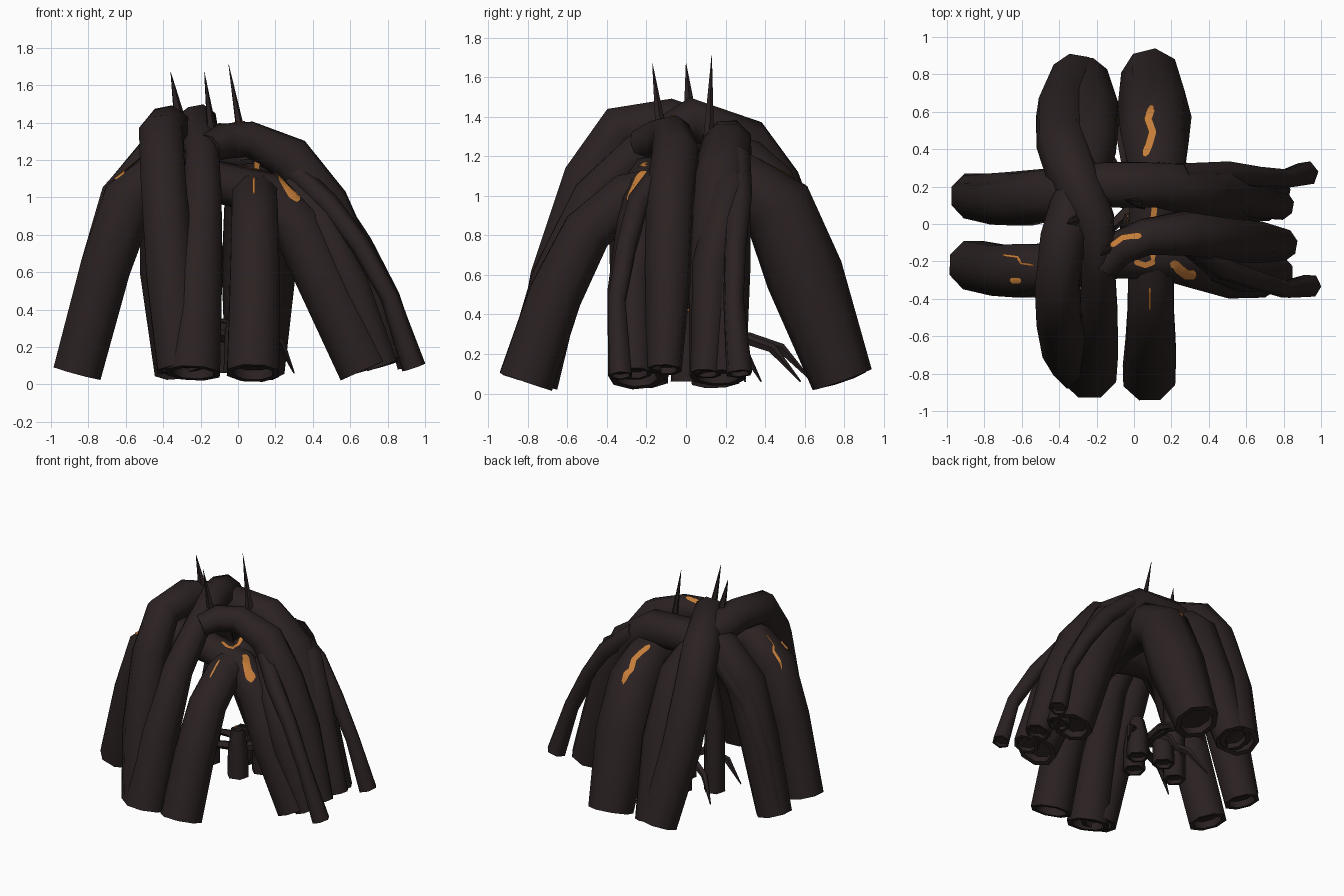
import bpy, bmesh, math
from mathutils import Vector
from mathutils.bvhtree import BVHTree

if "Cube" in bpy.data.objects:
    bpy.data.objects.remove(bpy.data.objects["Cube"])


def material(name, rgb):
    m = bpy.data.materials.new(name)
    m.diffuse_color = (*rgb, 1)
    m.use_nodes = True
    m.node_tree.nodes["Principled BSDF"].inputs["Base Color"].default_value = m.diffuse_color
    return m


BARK = material("dark_bark", (0.024, 0.0155, 0.0155))
EMBER = material("ember_orange", (0.55, 0.20, 0.04))
surfaces = bmesh.new()      # all bark gathered here so cracks can be laid on it


def make_object(name, bm, mat):
    bmesh.ops.recalc_face_normals(bm, faces=bm.faces)
    me = bpy.data.meshes.new(name)
    bm.to_mesh(me)
    bm.free()
    me.materials.append(mat)
    ob = bpy.data.objects.new(name, me)
    bpy.context.collection.objects.link(ob)
    bpy.ops.object.select_all(action='DESELECT')
    ob.select_set(True)
    bpy.context.view_layer.objects.active = ob
    bpy.ops.object.shade_smooth_by_angle(angle=math.radians(62))
    return ob


def tube(name, path, radii, sides=8, hollow=True):
    """Sweep a polygon along the path; ends get a rim and a recessed core."""
    pts = [Vector(p) for p in path]
    n = len(pts)
    if len(radii) == 2:
        radii = [radii[0] + (radii[1] - radii[0]) * i / (n - 1) for i in range(n)]
    bm = bmesh.new()
    rings, side = [], None
    for i, p in enumerate(pts):
        t = (pts[min(i + 1, n - 1)] - pts[max(i - 1, 0)]).normalized()
        if side is None:
            side = t.orthogonal().normalized()
        side = (side - t * side.dot(t)).normalized()
        up = t.cross(side)
        ring = []
        for k in range(sides):
            a = math.tau * (k + 0.5) / sides
            ring.append(bm.verts.new(p + (side * math.cos(a) + up * math.sin(a)) * radii[i]))
        rings.append(ring)
    for r0, r1 in zip(rings, rings[1:]):
        for k in range(sides):
            j = (k + 1) % sides
            bm.faces.new((r0[k], r0[j], r1[j], r1[k]))
    caps = [bm.faces.new(rings[0]), bm.faces.new(rings[-1])]
    bmesh.ops.recalc_face_normals(bm, faces=bm.faces)
    if hollow:
        for cap, r in zip(caps, (radii[0], radii[-1])):
            bmesh.ops.inset_individual(bm, faces=[cap], thickness=r * 0.25)
            bmesh.ops.inset_individual(bm, faces=[cap], thickness=r * 0.02, depth=-r * 0.35)
    ob = make_object(name, bm, BARK)
    surfaces.from_mesh(ob.data)


# Long roots arching front to back
tube("outer_left_root", [
    (-.31, -.76, .08), (-.36, -.66, .58), (-.40, -.50, 1.09), (-.41, -.33, 1.34),
    (-.38, -.08, 1.37), (-.30, .18, 1.28), (-.23, .42, 1.06), (-.22, .59, .62),
    (-.26, .77, .07)], [.13, .14, .13, .125, .125, .125, .14, .15, .13])
tube("crossing_root", [
    (-.24, -.79, .06), (-.215, -.65, .58), (-.19, -.47, 1.0), (-.19, -.25, 1.22),
    (-.21, .02, 1.39), (-.34, .30, 1.26), (-.38, .44, 1.06), (-.38, .60, .62),
    (-.31, .78, .07)], [.155, .14, .11, .095, .11, .14, .145, .15, .14])
tube("inner_root", [
    (.08, -.81, .06), (.09, -.66, .5), (.09, -.5, .82), (.09, -.3, .99),
    (.1, 0, 1.05), (.12, .3, 1.06), (.11, .46, .95), (.11, .60, .6),
    (.09, .79, .07)], [.15, .145, .135, .13, .13, .16, .185, .20, .16])

# Long roots arching left to right
tube("back_side_root", [
    (-.86, .15, .06), (-.71, .13, .62), (-.60, .13, .99), (-.43, .16, 1.20),
    (-.14, .21, 1.26), (.12, .21, 1.25), (.34, .18, 1.08), (.52, .17, .68),
    (.70, .16, .08)], [.13, .145, .15, .145, .13, .13, .15, .16, .145])
tube("front_side_root", [
    (-.86, -.22, .06), (-.71, -.25, .62), (-.58, -.25, .99), (-.40, -.23, 1.16),
    (-.1, -.18, 1.08), (.15, -.18, 1.02), (.31, -.21, .86), (.49, -.25, .50),
    (.68, -.25, .08)], [.14, .145, .155, .14, .115, .125, .14, .15, .145])

# Roots draped over the right side
tube("draped_right_root", [
    (-.16, -.23, 1.26), (-.08, -.13, 1.30), (.06, -.07, 1.31), (.28, -.05, 1.21),
    (.47, -.08, .97), (.63, -.09, .62), (.79, -.11, .12)],
    [.08, .095, .10, .125, .125, .12, .09])
tube("right_strand", [
    (.28, -.1, 1.08), (.44, -.22, .88), (.60, -.27, .55), (.77, -.26, .1)], [.06, .09, .10, .09])
tube("back_right_strand", [
    (.25, .24, 1.16), (.45, .22, 1.02), (.62, .13, .65), (.78, .1, .1)], [.07, .10, .10, .08])
tube("front_tendril", [
    (.30, -.11, 1.14), (.48, -.24, .97), (.65, -.30, .75), (.81, -.35, .47), (.94, -.33, .09)],
    [.06, .06, .055, .05, .065], sides=6)
tube("back_tendril", [
    (.25, .26, 1.2), (.49, .27, .99), (.66, .25, .75), (.81, .24, .47), (.92, .27, .1)],
    [.07, .07, .06, .055, .07], sides=6)
tube("left_strand", [
    (-.2, .26, 1.2), (-.45, .22, 1.17), (-.66, .2, .9), (-.79, .2, .55), (-.90, .2, .12)],
    [.05, .08, .08, .07, .06], sides=6)

# Short stubs and thin rootlets under the canopy
for i, (x, y, top) in enumerate([(0, 0, .42), (-.30, .08, 1.0), (.1, .16, .38), (-.1, .2, .34)]):
    tube(f"hanging_stub_{i + 1}", [
        (x * .8, y * .8, top), (x, y, top * .6), (x, y, .06)], [.05, .075, .08], sides=6)
for i, (x, y) in enumerate([(-.1, .64), (.02, .58), (-.12, .38), (.3, .3), (-.42, .3), (-.4, -.1)]):
    tube(f"rootlet_{i + 1}", [
        (0, .1, .24), (x * .4, y * .5, .28), (x * .75, y * .75, .23), (x, y, .06)],
        [.035, .03, .025, .004], sides=5, hollow=False)

# Thorns on the crown
for i, (tip, base) in enumerate([
        ((-.36, 0, 1.67), (-.31, .02, 1.40)),
        ((-.18, -.17, 1.67), (-.13, -.12, 1.27)),
        ((-.05, .13, 1.71), (.04, .11, 1.20))]):
    tube(f"thorn_{i + 1}", [base, tip], [.035, .001], sides=5, hollow=False)

# Glowing cracks laid onto the bark from above, starting at a given height
bark = BVHTree.FromBMesh(surfaces)


def crack(name, path, width, start):
    pts = [Vector(p) for p in path]
    fine = [a.lerp(b, k / 6) for a, b in zip(pts, pts[1:]) for k in range(6)] + [pts[-1]]
    bm = bmesh.new()
    prev = None
    for i, p in enumerate(fine):
        d = (fine[min(i + 1, len(fine) - 1)] - fine[max(i - 1, 0)]).normalized()
        w = width * min(1, .45 + 2 * math.sin(math.pi * i / (len(fine) - 1)))
        row = []
        for s in (-.5, 0, .5):
            q = p + Vector((-d.y, d.x)) * w * s
            hit, nor, _, _ = bark.ray_cast(Vector((q.x, q.y, start)), Vector((0, 0, -1)))
            if hit:
                row.append(bm.verts.new(hit + (nor if nor.z > 0 else -nor) * .007))
        if len(row) < 3:
            prev = None
            continue
        for k in (0, 1):
            if prev:
                quad = (prev[k], prev[k + 1], row[k + 1], row[k])
                zs = [v.co.z for v in quad]
                if max(zs) - min(zs) < .07:      # skip jumps between roots
                    bm.faces.new(quad)
        prev = row
    bmesh.ops.delete(bm, geom=[v for v in bm.verts if not v.link_faces], context='VERTS')
    make_object(name, bm, EMBER)


for i, (path, width, start) in enumerate([
        ([(.10, .63), (.075, .56), (.10, .49), (.08, .42), (.055, .36)], .04, 3),
        ([(-.12, -.12), (-.06, -.075), (.04, -.06)], .03, 3),
        ([(.115, .13), (.10, 0), (.10, -.20)], .03, 1.2),
        ([(-.02, .12), (-.03, .0)], .018, 1.2),
        ([(0, -.20), (.06, -.22), (.11, -.20)], .03, 1.19),
        ([(.20, -.20), (.24, -.24), (.28, -.27), (.33, -.27)], .05, 3),
        ([(-.025, -.30), (-.025, -.46)], .025, 3),
        ([(.085, -.34), (.085, -.46)], .014, 3),
        ([(-.70, -.17), (-.62, -.18), (-.60, -.21), (-.53, -.22)], .014, 3),
        ([(-.66, -.30), (-.60, -.30)], .03, 3)]):
    crack(f"ember_crack_{i + 1}", path, width, start)
surfaces.free()
